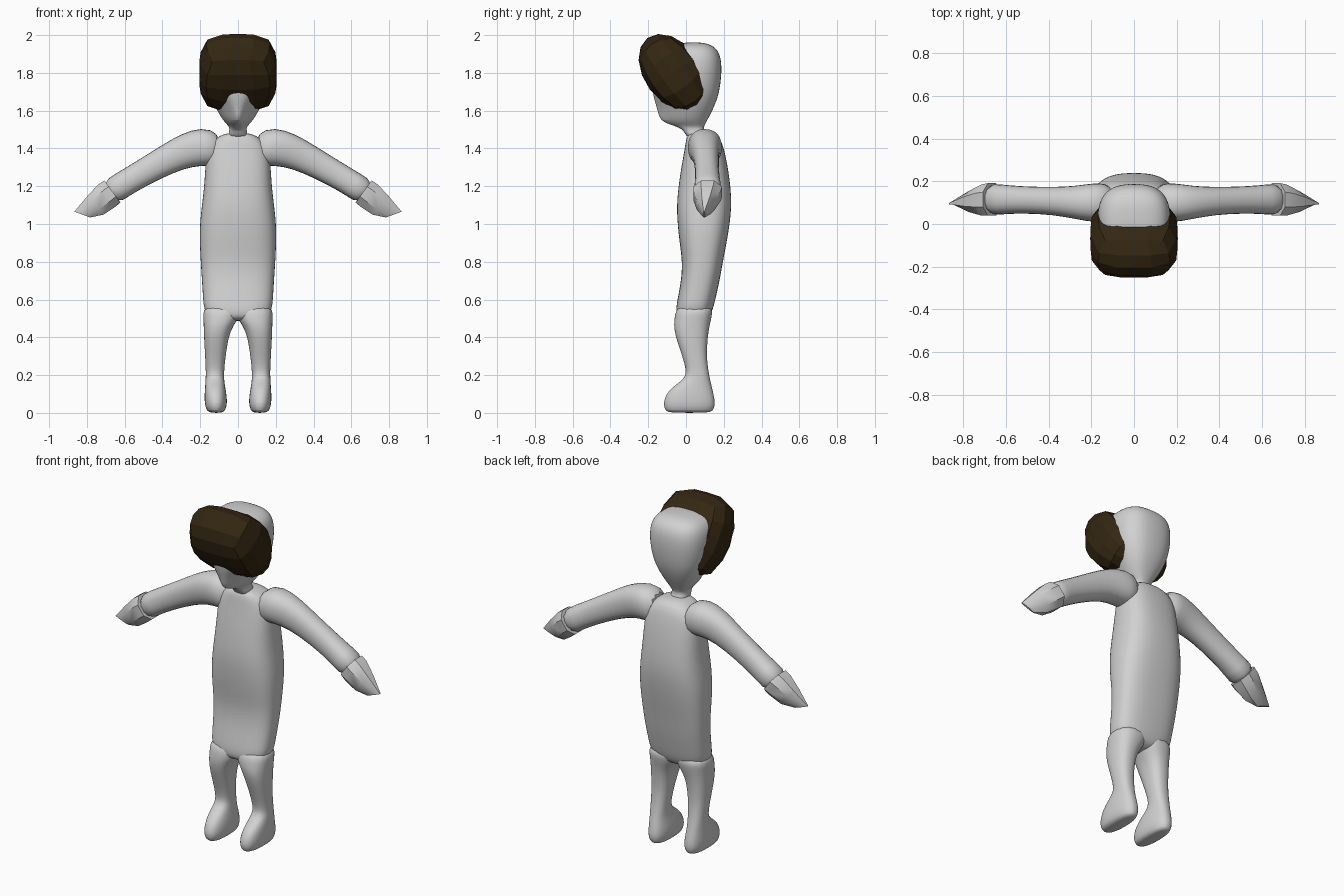
import bpy, bmesh, math
from mathutils import Vector

if "Cube" in bpy.data.objects:
    bpy.data.objects.remove(bpy.data.objects["Cube"])


def material(name, rgb):
    m = bpy.data.materials.new(name)
    m.diffuse_color = (*rgb, 1)
    m.use_nodes = True
    m.node_tree.nodes["Principled BSDF"].inputs["Base Color"].default_value = m.diffuse_color
    return m


GREY = material("light grey", (0.64, 0.64, 0.64))
BROWN = material("dark brown", (0.034, 0.020, 0.006))


def finish(name, bm, mat, subsurf=0, smooth=True, mirror=False):
    bmesh.ops.recalc_face_normals(bm, faces=bm.faces)
    me = bpy.data.meshes.new(name)
    bm.to_mesh(me)
    bm.free()
    me.materials.append(mat)
    if smooth:
        me.shade_smooth()
        me.set_sharp_from_angle(angle=math.radians(35))
    ob = bpy.data.objects.new(name, me)
    bpy.context.collection.objects.link(ob)
    if mirror:
        ob.modifiers.new("mirror", 'MIRROR').use_mirror_merge = False
    if subsurf:
        s = ob.modifiers.new("subsurf", 'SUBSURF')
        s.levels = s.render_levels = subsurf
    return ob


def unit_ring(n, power):
    """Points of a rounded square, from -1 to 1."""
    for i in range(n):
        a = 2 * math.pi * (i + 0.5) / n
        c, s = math.cos(a), math.sin(a)
        yield (math.copysign(abs(c) ** (2 / power), c),
               math.copysign(abs(s) ** (2 / power), s))


def bridge(rings):
    """Skin a list of closed point rings and cap both ends."""
    bm = bmesh.new()
    vs = [[bm.verts.new(p) for p in r] for r in rings]
    n = len(vs[0])
    for a, b in zip(vs, vs[1:]):
        for i in range(n):
            j = (i + 1) % n
            bm.faces.new((a[i], a[j], b[j], b[i]))
    bm.faces.new(vs[0])
    bm.faces.new(vs[-1])
    return bm


def upright(sections, power, n=16):
    """Sections: z, x0, x1, y0, y1, front taper."""
    rings = []
    for z, x0, x1, y0, y1, taper in sections:
        ring = []
        for u, v in unit_ring(n, power):
            w = 1 - taper * max(0, -v)
            ring.append(((x0 + x1) / 2 + u * w * (x1 - x0) / 2,
                         (y0 + y1) / 2 + v * (y1 - y0) / 2, z))
        rings.append(ring)
    return bridge(rings)


def limb(sections, n, power=2):
    """Sections: x, z, half height, y centre, half depth, slope in degrees."""
    rings = []
    for x, z, h, yc, hy, ang in sections:
        a = math.radians(ang)
        up = Vector((-math.sin(a), 0, math.cos(a)))
        rings.append([Vector((x, yc + u * hy, z)) + up * (v * h)
                      for u, v in unit_ring(n, power)])
    return bridge(rings)


# Torso
torso = [(0.485, .12, -.04, .105), (0.53, .182, -.058, .14), (0.6, .188, -.047, .157),
         (0.7, .194, -.027, .18), (0.8, .201, -.021, .197), (0.9, .206, -.036, .217),
         (1.0, .206, -.047, .234), (1.1, .194, -.052, .244), (1.2, .182, -.042, .238),
         (1.3, .176, -.027, .224), (1.4, .168, -.008, .203), (1.46, .12, .0, .18),
         (1.485, .05, .02, .13)]
finish("torso", upright([(z, -w, w, a, b, 0) for z, w, a, b in torso], 2.7), GREY, 2)

# Legs with feet
leg = [(0, .085, .145, -.09, .125), (.012, .066, .168, -.112, .147),
       (.05, .056, .178, -.124, .158), (.10, .06, .178, -.107, .148),
       (.14, .068, .175, -.07, .138), (.18, .073, .172, -.01, .128),
       (.22, .073, .171, .002, .12), (.3, .065, .175, -.02, .11),
       (.4, .05, .181, -.056, .116), (.46, .025, .183, -.066, .126),
       (.5, -.005, .185, -.063, .136), (.58, -.03, .187, -.05, .15)]
finish("leg", upright([(*s, 0) for s in leg], 2.4), GREY, 2, mirror=True)

# Head with neck and narrow chin
head = [(1.45, .06, .0, .12, 0), (1.50, .043, -.01, .09, 0), (1.522, .055, -.07, .10, .5),
        (1.545, .082, -.14, .112, .75), (1.6, .118, -.152, .142, .7),
        (1.66, .147, -.172, .168, .5), (1.72, .166, -.182, .183, .3),
        (1.8, .177, -.187, .192, .15), (1.87, .174, -.17, .19, .1),
        (1.92, .155, -.13, .172, 0), (1.95, .115, -.07, .135, 0), (1.962, .05, 0, .08, 0)]
finish("head", upright([(z, -w, w, a, b, t) for z, w, a, b, t in head], 2.7), GREY, 2)

# Arms
arm = [(.09, 1.40, .09, .10, .09, 0), (.18, 1.41, .108, .10, .098, -8),
       (.27, 1.392, .096, .10, .08, -22), (.38, 1.34, .08, .108, .067, -30),
       (.52, 1.262, .072, .113, .065, -31), (.62, 1.203, .071, .115, .072, -33),
       (.68, 1.162, .076, .115, .08, -36)]
finish("arm", limb(arm, 12, 2.3), GREY, 1, mirror=True)

# Hands, faceted wedges ending in a thin edge
hand = [(.665, 1.172, .078, .115, .082, -36), (.695, 1.15, .08, .112, .078, -38),
        (.755, 1.098, .07, .105, .052, -42), (.825, 1.05, .048, .095, .006, -70)]
finish("hand", limb(hand, 8, 2.2), GREY, mirror=True)

# Hair: low-poly rounded cap tilted forward over the brow
bm = bmesh.new()
bmesh.ops.create_cube(bm, size=2)
bmesh.ops.subdivide_edges(bm, edges=bm.edges, cuts=3, use_grid_fill=True)
for v in bm.verts:
    x, a, b = (math.tan(c * math.pi / 4) for c in v.co)
    k = (abs(x) ** 3.6 + (a * a + b * b) ** 1.8) ** (1 / 3.6)
    x, a, b = x / k * .205, a / k * .23, b / k * .152
    v.co = (x, -.068 + .593 * a + .805 * b, 1.80 - .805 * a + .593 * b)
finish("hair", bm, BROWN, smooth=False)
